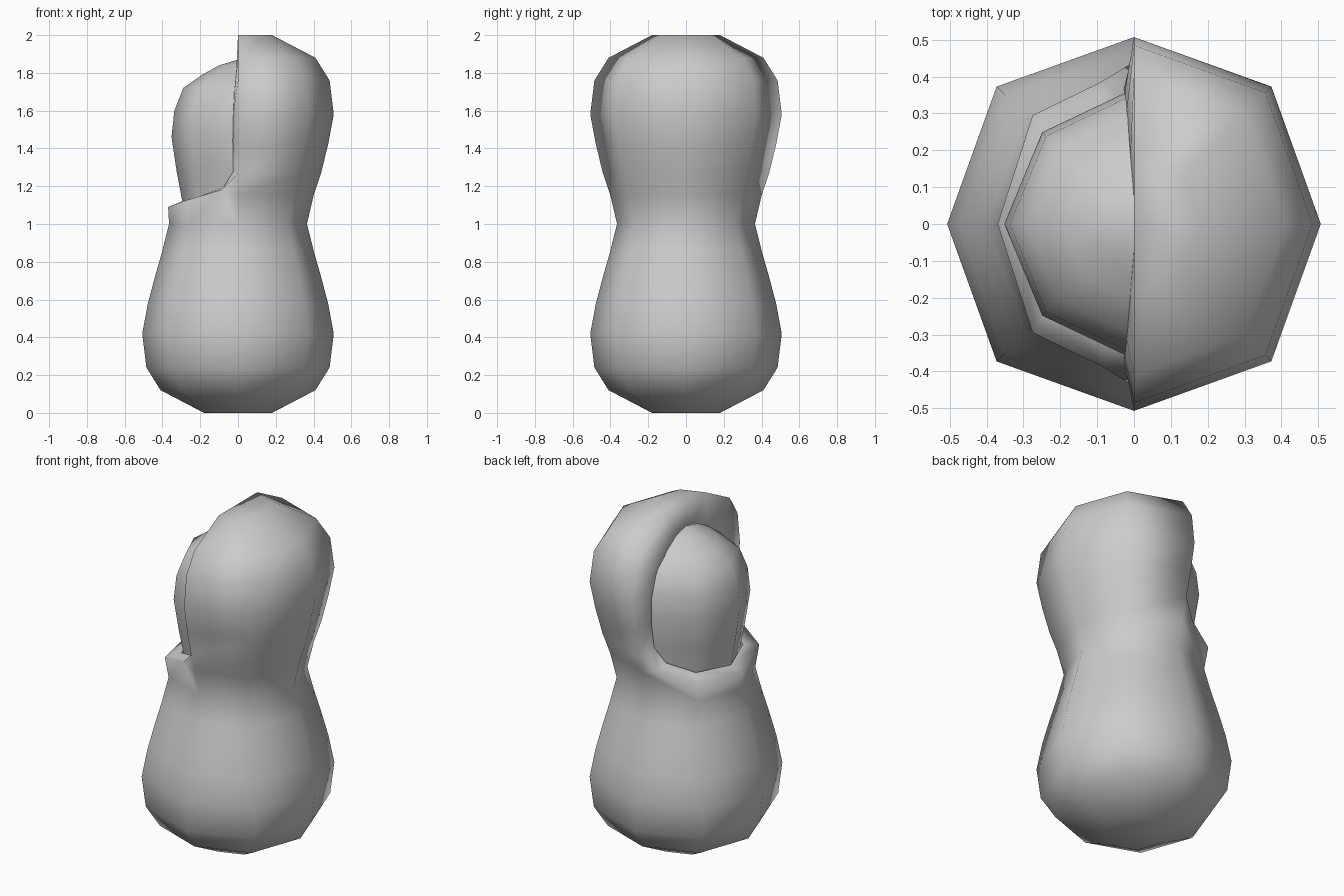
import bpy, bmesh, math

if "Cube" in bpy.data.objects:
    bpy.data.objects.remove(bpy.data.objects["Cube"])


def pt(r, z, k, f=1.04):
    """Point k of an eight-sided ring; diagonal points sit slightly further out."""
    a = k * math.pi / 4
    if k % 2:
        r *= f
    return (r * math.cos(a), r * math.sin(a), z)


def finish(bm, name):
    me = bpy.data.meshes.new(name)
    bm.to_mesh(me)
    bm.free()
    ob = bpy.data.objects.new(name, me)
    bpy.context.collection.objects.link(ob)
    for p in me.polygons:
        p.use_smooth = True
    return ob


def strip(bm, a, b, closed=False):
    n = len(a)
    for i in range(n if closed else n - 1):
        j = (i + 1) % n
        bm.faces.new((a[i], a[j], b[j], b[i]))


# Body: full rings up to the waist
bm = bmesh.new()
low = [(.18, 0), (.41, .12), (.485, .24), (.507, .42), (.477, .58),
       (.44, .72), (.40, .86), (.365, 1.0)]
rings = [[bm.verts.new(pt(r, z, k)) for k in range(8)] for r, z in low]
for a, b in zip(rings, rings[1:]):
    strip(bm, a, b, True)
bm.faces.new(rings[0][::-1])
waist = rings[-1]

# Hood: half rings on the +x side
up = [(.40, 1.15), (.44, 1.27), (.477, 1.42), (.507, 1.58),
      (.485, 1.76), (.41, 1.88), (.18, 2.0)]
half = [[bm.verts.new(pt(r, z, k)) for k in range(-2, 3)] for r, z in up]
strip(bm, [waist[k % 8] for k in range(-2, 3)], half[0])
for a, b in zip(half, half[1:]):
    strip(bm, a, b)
crown = bm.verts.new((0, 0, 2))
for i in range(4):
    bm.faces.new((half[-1][i], half[-1][i + 1], crown))

# Collar below the opening
mid = bm.verts.new((-.37, 0, 1.09))
diag = {s: bm.verts.new((-.275, s * .295, 1.125)) for s in (1, -1)}
corner = {s: bm.verts.new((-.09, s * .385, 1.18)) for s in (1, -1)}
for s, e, wi in ((1, 4, (2, 3)), (-1, 0, (6, 5))):
    faces = [(waist[wi[0]], waist[wi[1]], diag[s], corner[s], half[0][e]),
             (half[0][e], corner[s], half[1][e]),
             (waist[wi[1]], waist[4], mid, diag[s])]
    for f in faces:
        bm.faces.new(f if s > 0 else f[::-1])

# Rim: bridge the opening's outer loop to the inner loop around the head
inner = [(-.22, .22, 1.14), (-.08, .30, 1.19), (-.025, .335, 1.28),
         (-.028, .365, 1.44), (-.025, .36, 1.58), (-.02, .31, 1.70),
         (-.01, .19, 1.80), (0, .07, 1.86)]


def side(s, e):
    outer = [diag[s], corner[s]] + [h[e] for h in half[1:]]
    return outer, [bm.verts.new((x, s * y, z)) for x, y, z in inner]


o1, i1 = side(1, 4)
o2, i2 = side(-1, 0)
strip(bm, [mid] + o1 + [crown] + o2[::-1],
      [bm.verts.new((-.295, 0, 1.12))] + i1
      + [bm.verts.new((0, 0, 1.87))] + i2[::-1], True)
bmesh.ops.recalc_face_normals(bm, faces=bm.faces)
finish(bm, "hooded_body")

# Head: rounded half shell showing in the opening
bm = bmesh.new()
prof = [(.29, 1.06), (.295, 1.12), (.325, 1.28), (.352, 1.46), (.337, 1.6),
        (.29, 1.72), (.19, 1.79), (.10, 1.84)]
rows = [[bm.verts.new(pt(r, z, k, 1.0)) for k in range(2, 7)] for r, z in prof]
for row in rows:
    row[0].co.y += .015
    row[-1].co.y -= .015
for a, b in zip(rows, rows[1:]):
    strip(bm, a, b)
tip = bm.verts.new((0, 0, 1.87))
for i in range(4):
    bm.faces.new((rows[-1][i], rows[-1][i + 1], tip))
finish(bm, "head")
